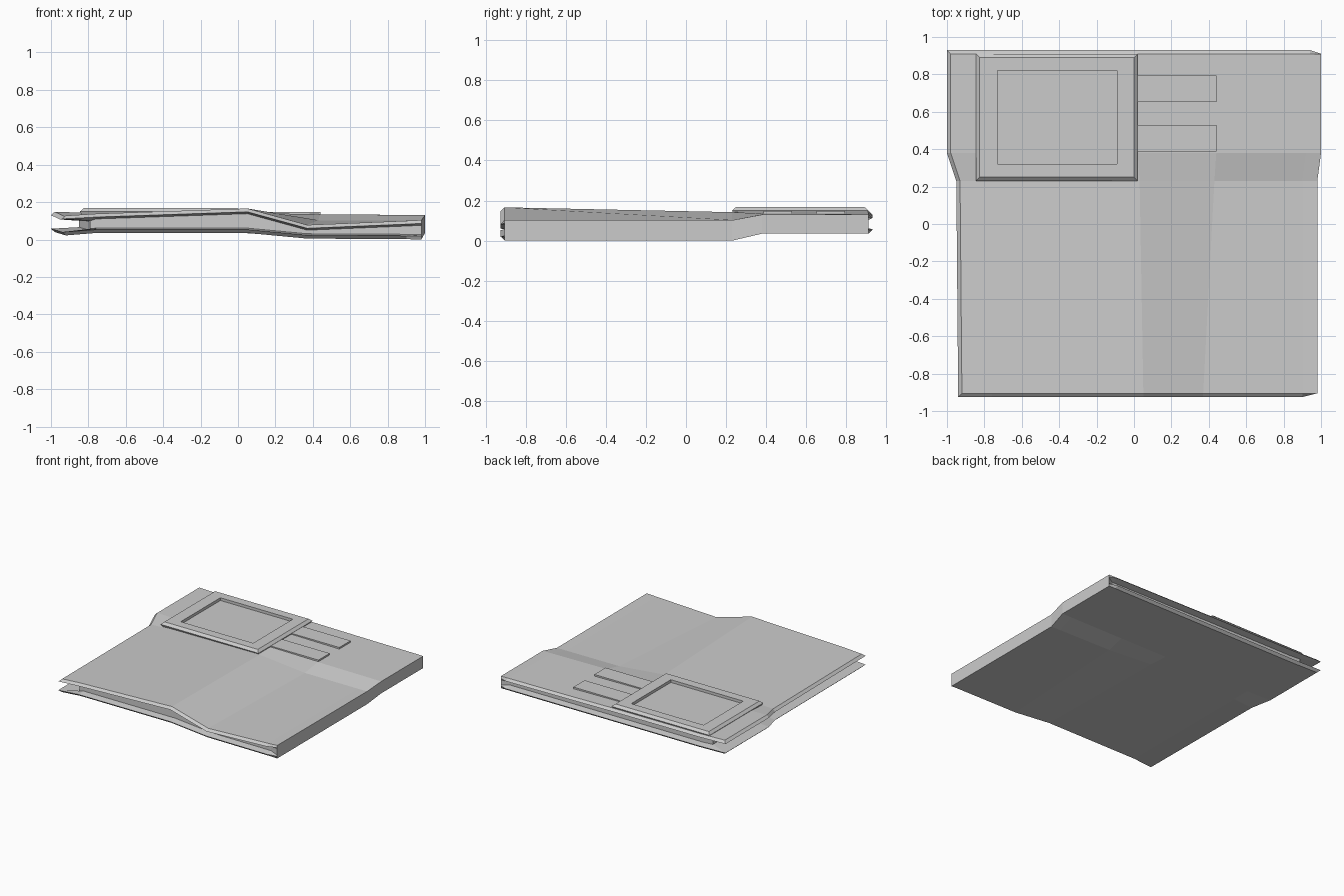
import bpy, bmesh

if "Cube" in bpy.data.objects:
    bpy.data.objects.remove(bpy.data.objects["Cube"])

def make_object(name, bm):
    bmesh.ops.recalc_face_normals(bm, faces=bm.faces)
    me = bpy.data.meshes.new(name)
    bm.to_mesh(me)
    bm.free()
    ob = bpy.data.objects.new(name, me)
    bpy.context.collection.objects.link(ob)
    return ob

# Rows run front to back; columns run from the open left edge to the spine
ys = [-0.905, 0.23, 0.38, 0.91]
xs = [[-0.92, -0.76, 0.05, 0.37, 0.90, 0.98],
      [-0.93, -0.76, 0.03, 0.43, 0.90, 0.98],
      [-0.98, -0.76, 0.02, 0.44, 0.92, 1.0],
      [-0.98, -0.76, 0.02, 0.44, 0.94, 1.0]]
top = [[0.128, 0.138, 0.166, 0.078, 0.100, 0.104],
       [0.125, 0.135, 0.142, 0.103, 0.102, 0.102],
       [0.148, 0.142, 0.140, 0.135, 0.131, 0.130],
       [0.148, 0.142, 0.140, 0.135, 0.131, 0.130]]
bottom = [[0.022, 0.035, 0.035, 0.005, 0.002, 0.0],
          [0.025, 0.035, 0.035, 0.008, 0.002, 0.0],
          [0.040, 0.035, 0.035, 0.035, 0.035, 0.035],
          [0.040, 0.035, 0.035, 0.035, 0.035, 0.035]]
NR, NC = 4, 6

# Folded body: outer skins joined by lipped edges around a recessed filling
bm = bmesh.new()

def skin(z):
    g = [[bm.verts.new((xs[j][i], ys[j], z[j][i])) for i in range(NC)] for j in range(NR)]
    for j in range(NR - 1):
        for i in range(NC - 1):
            bm.faces.new((g[j][i], g[j][i + 1], g[j + 1][i + 1], g[j + 1][i]))
    return g

loop = ([(0, i) for i in range(NC)] + [(j, NC - 1) for j in range(1, NR)]
        + [(NR - 1, i) for i in range(NC - 2, -1, -1)] + [(j, 0) for j in range(NR - 2, 0, -1)])

def ring(z, out_x, out_y, dz):
    verts = []
    for j, i in loop:
        x, y = xs[j][i], ys[j]
        if i < NC - 1:
            x -= out_x if i == 0 else 0
            y += out_y if j == NR - 1 else (-out_y if j == 0 else 0)
        verts.append(bm.verts.new((x, y, z[j][i] + dz)))
    return verts

low, high = skin(bottom), skin(top)
rings = [[low[j][i] for j, i in loop],
         ring(bottom, 0.02, 0.02, 0.018),
         ring(bottom, -0.13, -0.035, 0.026),
         ring(top, -0.13, -0.035, -0.028),
         ring(top, 0.02, 0.02, -0.018),
         [high[j][i] for j, i in loop]]
for a, b in zip(rings, rings[1:]):
    for k in range(len(loop)):
        m = (k + 1) % len(loop)
        bm.faces.new((a[k], a[m], b[m], b[k]))
make_object("folded_body", bm)

# Raised frame: nested rectangles (x0, x1, y0, y1, z) ending in a sunken floor
bm = bmesh.new()
levels = [(-0.83, 0.008, 0.242, 0.90, 0.125), (-0.845, 0.02, 0.23, 0.91, 0.150),
          (-0.825, 0.0, 0.25, 0.89, 0.168), (-0.73, -0.09, 0.32, 0.82, 0.168),
          (-0.73, -0.09, 0.32, 0.82, 0.146)]
rects = [[bm.verts.new(p) for p in ((a, c, z), (b, c, z), (b, d, z), (a, d, z))]
         for a, b, c, d, z in levels]
for p, q in zip(rects, rects[1:]):
    for k in range(4):
        bm.faces.new((p[k], p[(k + 1) % 4], q[(k + 1) % 4], q[k]))
bm.faces.new(rects[0])
bm.faces.new(rects[-1])
make_object("raised_frame", bm)

# Two flat straps beside the frame
for n, yc in enumerate((0.458, 0.722)):
    bm = bmesh.new()
    bmesh.ops.create_cube(bm, size=1)
    for v in bm.verts:
        v.co = (0.22 + v.co.x * 0.44, yc + v.co.y * 0.142, 0.136 + v.co.z * 0.024)
    make_object(f"strap_{n + 1}", bm)
